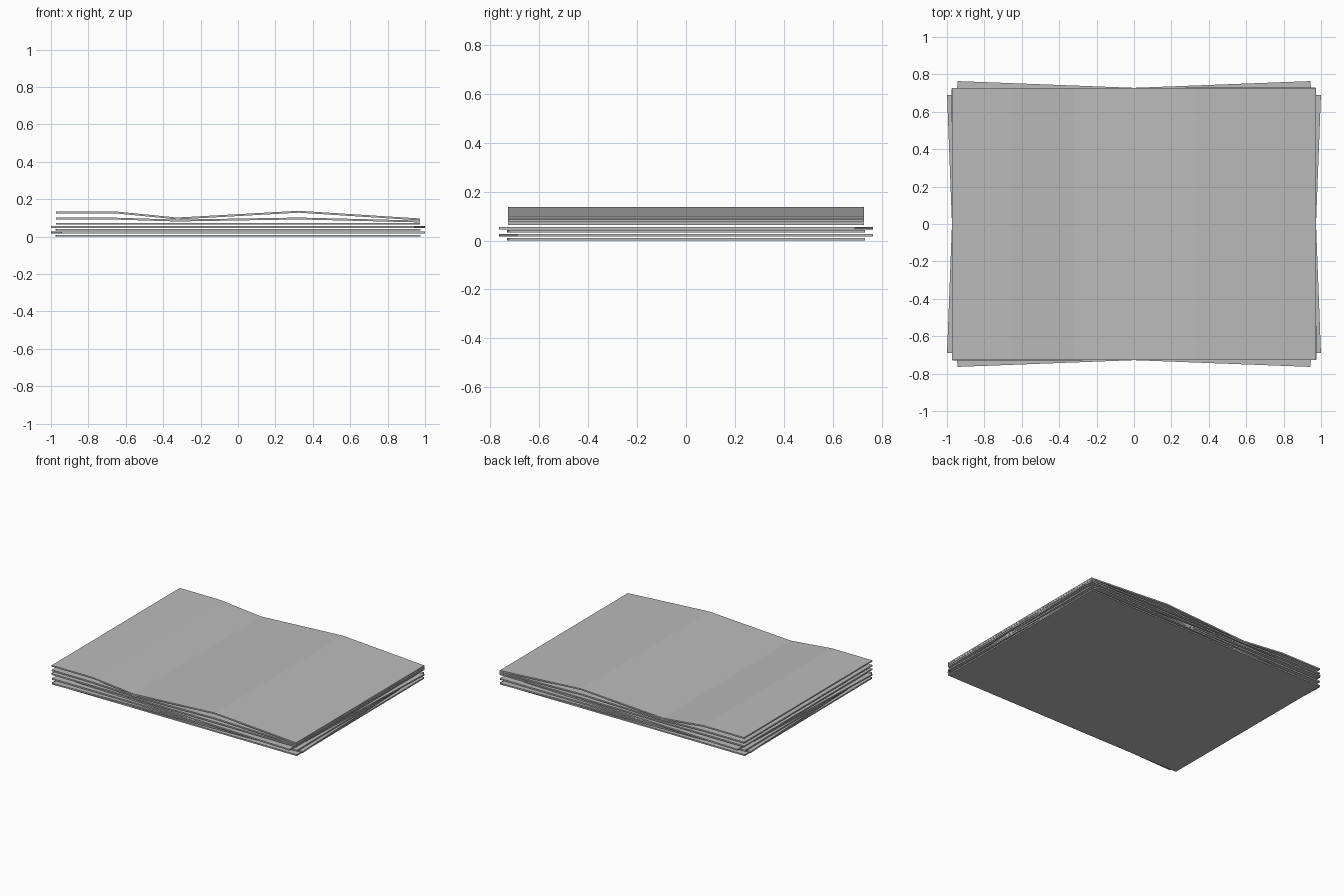
import bpy, bmesh, math

if "Cube" in bpy.data.objects:
    bpy.data.objects.remove(bpy.data.objects["Cube"])

W, D, T = 1.945, 1.455, 0.010   # sheet width, depth, thickness

paper = bpy.data.materials.new("paper_grey")
paper.diffuse_color = (0.5, 0.5, 0.5, 1)
paper.use_nodes = True
paper.node_tree.nodes["Principled BSDF"].inputs["Base Color"].default_value = paper.diffuse_color


def sheet(name, profile, turn=0.0):
    """Extrude an (x, bottom z) profile along y into a thin closed sheet."""
    outline = profile + [(x, z + T) for x, z in reversed(profile)]
    bm = bmesh.new()
    face = bm.faces.new([bm.verts.new((x, -D / 2, z)) for x, z in outline])
    ext = bmesh.ops.extrude_face_region(bm, geom=[face])
    moved = [v for v in ext["geom"] if isinstance(v, bmesh.types.BMVert)]
    bmesh.ops.translate(bm, verts=moved, vec=(0, D, 0))
    bmesh.ops.recalc_face_normals(bm, faces=bm.faces)
    mesh = bpy.data.meshes.new(name)
    bm.to_mesh(mesh)
    bm.free()
    mesh.materials.append(paper)
    obj = bpy.data.objects.new(name, mesh)
    obj.rotation_euler.z = math.radians(turn)
    bpy.context.collection.objects.link(obj)


# Flat sheets, two of them twisted in opposite directions
for i, (z, turn) in enumerate([(0.0, 0.2), (0.017, 2.18), (0.032, 0.2),
                               (0.046, -2.18), (0.064, 0.0)]):
    sheet(f"flat_sheet_{i + 1}", [(-W / 2, z), (W / 2, z)], turn)

# Curled sheets on top
xs = [-W / 2, -0.65, -0.325, 0.325, W / 2]
for name, zs in (("lower_curled_sheet", [0.091, 0.091, 0.081, 0.092, 0.076]),
                 ("top_curled_sheet", [0.124, 0.124, 0.092, 0.128, 0.087])):
    sheet(name, list(zip(xs, zs)))
